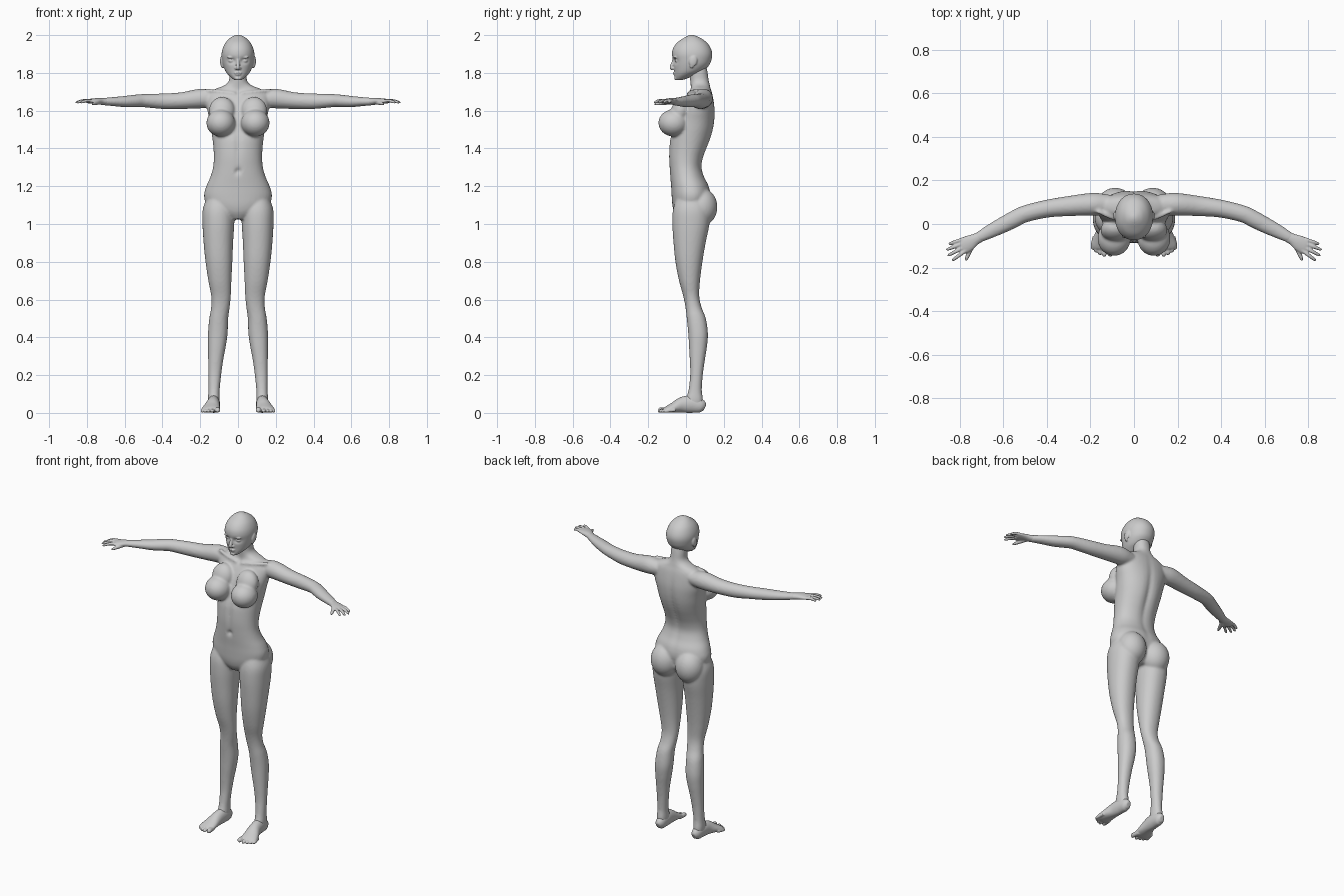
import bpy, bmesh, math
from mathutils import Vector, Matrix

BOTH = (1, -1)


def spline(rows, k=5):
    """Catmull-Rom resampling of rows of numbers."""
    out = []
    for i in range(len(rows) - 1):
        a, b, c, d = (rows[max(i - 1, 0)], rows[i], rows[i + 1], rows[min(i + 2, len(rows) - 1)])
        for j in range(k):
            t = j / k
            out.append([0.5 * (2 * q + (r - p) * t + (2 * p - 5 * q + 4 * r - s) * t * t
                               + (3 * q - p - 3 * r + s) * t ** 3) for p, q, r, s in zip(a, b, c, d)])
    return out + [list(rows[-1])]


def skin(bm, rings):
    """Join rings of points into a closed tube."""
    loops = [[bm.verts.new(p) for p in ring] for ring in rings]
    n = len(loops[0])
    for a, b in zip(loops, loops[1:]):
        for i in range(n):
            bm.faces.new((a[i], a[(i + 1) % n], b[(i + 1) % n], b[i]))
    bm.faces.new(loops[0])
    bm.faces.new(loops[-1])
    return [v for loop in loops for v in loop]


def column(bm, rows, sides=(1,), n=40, p=0.92):
    """Upright loft; row = z, centre x, half width, front y, back y."""
    verts = []
    for s in sides:
        rings = []
        for z, cx, rx, yf, yb in spline(rows):
            ring = []
            for i in range(n):
                c, d = math.cos(math.tau * i / n), math.sin(math.tau * i / n)
                ring.append((s * (cx + rx * math.copysign(abs(c) ** p, c)),
                             (yf + yb) / 2 + (yb - yf) / 2 * math.copysign(abs(d) ** p, d), z))
            rings.append(ring)
        verts += skin(bm, rings)
    return verts


def limb(bm, rows, sides=BOTH, n=20):
    """Tube along a path; row = x, y, z, sideways radius, upward radius."""
    rows = spline(rows)
    pts = [Vector(r[:3]) for r in rows]
    for s in sides:
        rings = []
        for i, r in enumerate(rows):
            t = (pts[min(i + 1, len(pts) - 1)] - pts[max(i - 1, 0)]).normalized()
            side = t.cross(Vector((0, 0, 1))).normalized()
            up = side.cross(t)
            ring = [pts[i] + side * r[3] * math.cos(math.tau * j / n)
                    + up * r[4] * math.sin(math.tau * j / n) for j in range(n)]
            rings.append([(s * q.x, q.y, q.z) for q in ring])
        skin(bm, rings)


def blob(bm, centre, radius, sides=BOTH, tilt=0):
    for s in sides:
        m = (Matrix.Translation((s * centre[0], centre[1], centre[2]))
             @ Matrix.Rotation(tilt, 4, 'X') @ Matrix.Diagonal((*radius, 1)))
        bmesh.ops.create_icosphere(bm, subdivisions=4, radius=1, matrix=m)


def dent(verts, centre, size, push):
    for v in verts:
        d = sum(((a - b) / c) ** 2 for a, b, c in zip(v.co, centre, size))
        v.co.y += push * math.exp(-d)


def finish(bm, name, voxel, smooth):
    bmesh.ops.recalc_face_normals(bm, faces=bm.faces)
    me = bpy.data.meshes.new(name)
    bm.to_mesh(me)
    bm.free()
    ob = bpy.data.objects.new(name, me)
    bpy.context.collection.objects.link(ob)
    r = ob.modifiers.new("fuse", 'REMESH')
    r.mode, r.voxel_size, r.use_smooth_shade = 'VOXEL', voxel, True
    m = ob.modifiers.new("soften", 'SMOOTH')
    m.factor, m.iterations = 0.5, smooth


# Torso and neck
bm = bmesh.new()
torso = column(bm, [
    (1.025, 0, .05, -.04, .08), (1.06, 0, .12, -.062, .11), (1.10, 0, .165, -.072, .12),
    (1.15, 0, .18, -.076, .13), (1.20, 0, .168, -.079, .122), (1.25, 0, .146, -.084, .098),
    (1.30, 0, .132, -.088, .085), (1.35, 0, .128, -.091, .093), (1.40, 0, .130, -.09, .112),
    (1.45, 0, .135, -.085, .132), (1.50, 0, .142, -.07, .146), (1.55, 0, .150, -.055, .153),
    (1.60, 0, .162, -.036, .154), (1.65, 0, .168, -.012, .148), (1.69, 0, .16, .01, .14),
    (1.715, 0, .12, .024, .132), (1.735, 0, .07, .025, .127), (1.76, 0, .048, .022, .121),
    (1.80, 0, .046, .02, .115), (1.85, 0, .044, .02, .105)])
dent(torso, (0, .14, 1.42), (.022, .08, .2), -.014)      # spine groove
dent(torso, (0, -.08, 1.42), (.014, .06, .12), .008)     # front midline
dent(torso, (0, -.09, 1.28), (.010, .03, .014), .016)    # navel
dent(torso, (0, .01, 1.70), (.014, .03, .015), .010)     # throat notch
limb(bm, [(.015, .012, 1.69, .009, .009), (.09, .026, 1.70, .009, .009), (.17, .06, 1.708, .01, .01)])
blob(bm, (.086, .082, 1.09), (.086, .084, .10))          # buttocks
blob(bm, (.091, -.066, 1.535), (.076, .08, .072))        # chest
blob(bm, (.085, -.028, 1.60), (.068, .05, .075), tilt=-.3)

# Legs
column(bm, [
    (1.15, .10, .06, -.045, .10), (1.08, .103, .083, -.068, .125), (1.0, .104, .084, -.072, .124),
    (.9, .104, .078, -.066, .104), (.8, .101, .071, -.056, .087), (.7, .096, .061, -.037, .074),
    (.62, .090, .052, -.015, .070), (.56, .093, .049, -.003, .082), (.5, .102, .05, .004, .105),
    (.42, .107, .052, .012, .116), (.35, .112, .047, .016, .111), (.28, .118, .04, .02, .1),
    (.2, .123, .034, .022, .089), (.12, .127, .03, .013, .084), (.07, .128, .031, 0, .09),
    (.025, .127, .027, .005, .085)], BOTH)

# Arms
limb(bm, [
    (.08, .088, 1.665, .04, .035), (.15, .09, 1.664, .05, .048), (.2, .09, 1.664, .052, .052),
    (.3, .082, 1.653, .046, .044), (.4, .070, 1.65, .041, .041), (.5, .046, 1.653, .039, .035),
    (.55, .022, 1.651, .039, .033), (.6, -.004, 1.648, .037, .030), (.66, -.034, 1.648, .032, .024),
    (.72, -.066, 1.648, .024, .019)], n=28)
finish(bm, "body", .007, 6)

# Hands with fingers and thumb
bm = bmesh.new()
limb(bm, [(.70, -.056, 1.648, .025, .018), (.725, -.069, 1.649, .026, .018),
          (.755, -.086, 1.651, .035, .015), (.785, -.102, 1.650, .037, .012),
          (.795, -.107, 1.649, .033, .009)])
fingers = [((.785, -.070), (.850, -.092)), ((.778, -.086), (.861, -.119)),
           ((.772, -.102), (.855, -.146)), ((.766, -.117), (.834, -.168))]
for (x, y), (u, v) in fingers:
    limb(bm, [(x, y, 1.651, .009, .009), ((x + u) / 2, (y + v) / 2, 1.653, .0085, .0085),
              (u - (u - x) * .12, v - (v - y) * .12, 1.645, .007, .007), (u, v, 1.642, .003, .003)], n=12)
limb(bm, [(.735, -.085, 1.645, .014, .012), (.752, -.122, 1.64, .011, .011),
          (.765, -.152, 1.636, .009, .008), (.771, -.168, 1.634, .004, .004)], n=12)
finish(bm, "hands", .0035, 3)

# Feet with toes
bm = bmesh.new()
limb(bm, [(.125, .10, .028, .014, .018), (.126, .08, .036, .028, .036), (.128, .03, .046, .033, .046),
          (.132, -.02, .042, .036, .042), (.140, -.065, .028, .045, .028),
          (.146, -.10, .018, .049, .018), (.148, -.115, .014, .042, .012)], n=28)
toes = [(.113, .108, -.148, .014), (.135, .136, -.150, .0105), (.152, .156, -.142, .010),
        (.168, .174, -.131, .0095), (.182, .189, -.117, .009)]
for x, u, tip, r in toes:
    limb(bm, [(x, tip + .06, .015, r, r), (u, tip + .02, r + .002, r, r),
              (u, tip + .005, r, r * .85, r * .85), (u, tip, r, r * .4, r * .4)], n=12)
finish(bm, "feet", .004, 3)

# Head
bm = bmesh.new()
head = column(bm, [
    (1.762, 0, .018, -.052, -.02), (1.772, 0, .032, -.058, .01), (1.79, 0, .052, -.060, .05),
    (1.81, 0, .067, -.062, .09), (1.84, 0, .079, -.066, .122), (1.87, 0, .085, -.070, .135),
    (1.90, 0, .087, -.074, .139), (1.93, 0, .081, -.068, .131), (1.96, 0, .066, -.047, .111),
    (1.985, 0, .042, -.012, .077), (1.997, 0, .02, .01, .05), (2.001, 0, .006, .025, .036)], n=64, p=.95)
for s in BOTH:
    dent(head, (s * .035, -.065, 1.864), (.02, .05, .014), .014)   # eye sockets
blob(bm, (.034, -.042, 1.864), (.018, .017, .012))                 # eyes
blob(bm, (.034, -.056, 1.882), (.024, .010, .006))                 # brows
limb(bm, [(0, -.062, 1.876, .008, .008), (0, -.070, 1.85, .009, .009),
          (0, -.077, 1.83, .011, .010), (0, -.070, 1.818, .009, .008)], (1,))
blob(bm, (.010, -.064, 1.824), (.008, .010, .007))                 # nostrils
blob(bm, (0, -.060, 1.800), (.020, .009, .005), (1,))              # upper lip
blob(bm, (0, -.058, 1.791), (.017, .009, .005), (1,))              # lower lip
blob(bm, (0, -.052, 1.771), (.018, .011, .010), (1,))              # chin
blob(bm, (.086, .038, 1.862), (.009, .021, .030), tilt=-.2)        # ears
blob(bm, (.083, .030, 1.838), (.008, .010, .013))                  # ear lobes
finish(bm, "head", .004, 3)
